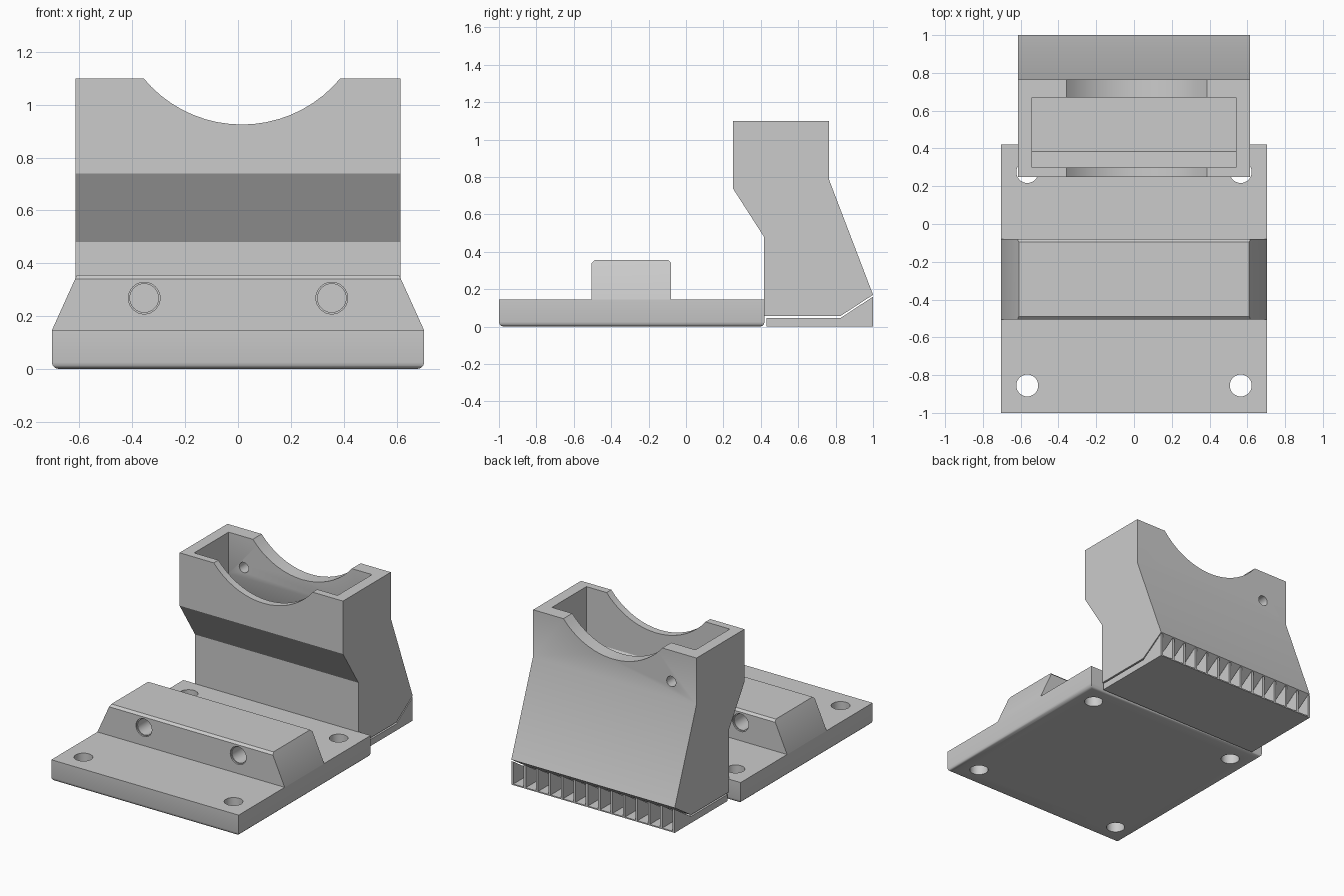
import bpy, bmesh, math
from mathutils import Vector, Matrix

if "Cube" in bpy.data.objects:
    bpy.data.objects.remove(bpy.data.objects["Cube"], do_unlink=True)

grey = bpy.data.materials.new("light_grey")
grey.use_nodes = True
COLOUR = (0.6, 0.6, 0.6, 1)
grey.diffuse_color = COLOUR
grey.node_tree.nodes["Principled BSDF"].inputs["Base Color"].default_value = COLOUR


def to_object(bm, name):
    bmesh.ops.recalc_face_normals(bm, faces=bm.faces[:])
    mesh = bpy.data.meshes.new(name)
    bm.to_mesh(mesh)
    bm.free()
    mesh.materials.append(grey)
    obj = bpy.data.objects.new(name, mesh)
    bpy.context.collection.objects.link(obj)
    return obj


def add_prism(bm, points, axis, start, end):
    """Extrude a profile along x (points are y, z) or along y (points are x, z)."""
    place = (lambda p, d: (d, p[0], p[1])) if axis == "x" else (lambda p, d: (p[0], d, p[1]))
    face = bm.faces.new([bm.verts.new(place(p, start)) for p in points])
    out = bmesh.ops.extrude_face_region(bm, geom=[face])["geom"]
    shift = Vector((end - start, 0, 0) if axis == "x" else (0, end - start, 0))
    bmesh.ops.translate(bm, vec=shift, verts=[v for v in out if isinstance(v, bmesh.types.BMVert)])


def prism(name, points, axis, start, end):
    bm = bmesh.new()
    add_prism(bm, points, axis, start, end)
    return to_object(bm, name)


def rod(name, centre, radius, depth, along="z", sides=32):
    bm = bmesh.new()
    turn = Matrix.Rotation(math.pi / 2, 4, "X") if along == "y" else Matrix()
    bmesh.ops.create_cone(bm, cap_ends=True, segments=sides, radius1=radius, radius2=radius,
                          depth=depth, matrix=Matrix.Translation(centre) @ turn)
    return to_object(bm, name)


def bevel_edges(obj, rule, width, segments):
    bm = bmesh.new()
    bm.from_mesh(obj.data)
    edges = [e for e in bm.edges if rule(e.verts[0].co, e.verts[1].co)]
    bmesh.ops.bevel(bm, geom=edges, offset=width, segments=segments, profile=0.5, affect="EDGES")
    bm.to_mesh(obj.data)
    bm.free()


def activate(obj):
    bpy.ops.object.select_all(action="DESELECT")
    obj.select_set(True)
    bpy.context.view_layer.objects.active = obj


def cut(obj, cutters):
    activate(obj)
    for cutter in cutters:
        mod = obj.modifiers.new("cut", "BOOLEAN")
        mod.operation, mod.solver, mod.object = "DIFFERENCE", "EXACT", cutter
        bpy.ops.object.modifier_apply(modifier=mod.name)
        bpy.data.objects.remove(cutter, do_unlink=True)


# Base plate with rounded lower edges and four screw holes
PLATE_X, PLATE_TOP = 0.705, 0.145
plate = prism("base_plate", [(-1, 0), (0.42, 0), (0.42, PLATE_TOP), (-1, PLATE_TOP)],
              "x", -PLATE_X, PLATE_X)
bevel_edges(plate, lambda a, b: a.z < 0.01 and b.z < 0.01, 0.025, 3)
cut(plate, [rod("hole_cutter", (x, y, 0.07), 0.058, 0.4)
            for x in (-0.565, 0.565) for y in (-0.855, 0.275)])

# Tapered ridge with softened long edges and two cross holes
ridge = prism("clamp_ridge", [(-PLATE_X, 0.14), (PLATE_X, 0.14), (PLATE_X, PLATE_TOP), (0.61, 0.355),
                              (-0.61, 0.355), (-PLATE_X, PLATE_TOP)], "y", -0.505, -0.08)
bevel_edges(ridge, lambda a, b: min(a.z, b.z) > 0.34 and abs(a.x - b.x) > 1, 0.015, 1)
for x in (-0.355, 0.355):
    cut(ridge, [rod("bore_cutter", (x, -0.29, 0.268), 0.054, 1, "y")]
        + [rod("rim_cutter", (x, y, 0.268), 0.06, 0.02, "y") for y in (-0.505, -0.08)])

# Upright holder: hollow shell with a curved saddle in its top
WIDE = 0.615
holder = prism("upright_holder", [(0.25, 1.1), (0.765, 1.1), (0.765, 0.785), (1, 0.17), (0.825, 0.056),
                                  (0.417, 0.056), (0.417, 0.48), (0.25, 0.74)], "x", -WIDE, WIDE)
pocket = prism("pocket_cutter", [(0.3, 1.3), (0.67, 1.3), (0.67, 0.82), (0.75, 0.6),
                                 (0.385, 0.6), (0.3, 0.73)], "x", -0.54, 0.54)
saddle = rod("saddle_cutter", (0.015, 0.5, 1.409), 0.484, 2, "y", 64)
wire_hole = rod("wire_hole_cutter", (-0.425, 0.74, 0.89), 0.035, 0.3, "y", 24)
cut(holder, [pocket, saddle, wire_hole])

# Ribbed foot under the holder, open at the back
CELLS, RIB = 13, 0.016
bm = bmesh.new()
side = [(0.43, 0), (1, 0), (1, 0.16), (0.825, 0.045), (0.43, 0.045)]
for i in range(CELLS + 1):
    x = -WIDE + i * (2 * WIDE - RIB) / CELLS
    add_prism(bm, side, "x", x, x + RIB)
foot_ribs = to_object(bm, "foot_ribs")
foot_floor = prism("foot_floor", [(0.43, 0), (1, 0), (1, 0.008), (0.45, 0.008), (0.45, 0.045), (0.43, 0.045)],
                   "x", -WIDE, WIDE)

for obj in (plate, ridge, holder):
    activate(obj)
    bpy.ops.object.shade_smooth_by_angle(angle=math.radians(31))
